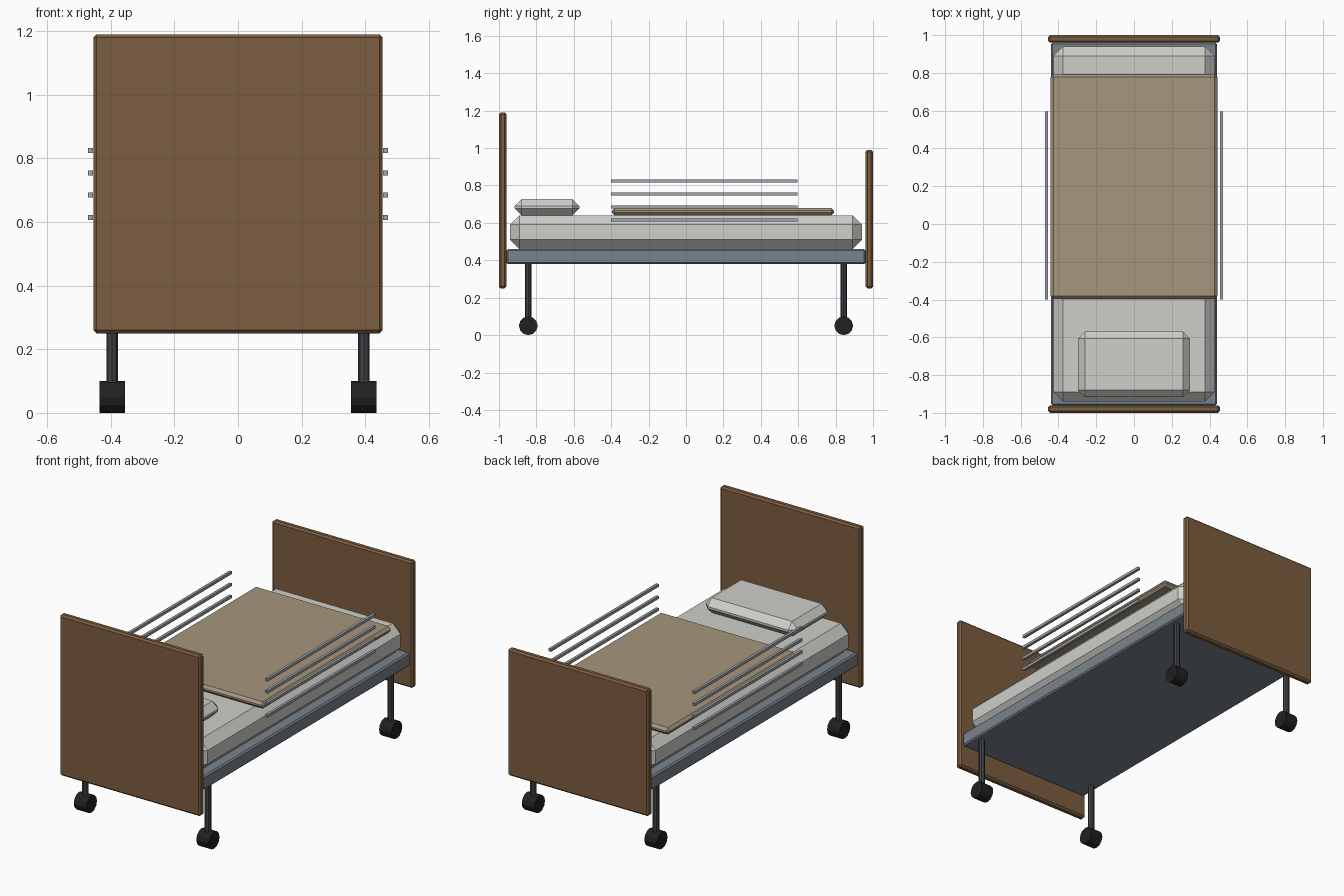
import bpy, bmesh
from math import pi
from mathutils import Matrix

if "Cube" in bpy.data.objects:
    bpy.data.objects.remove(bpy.data.objects["Cube"])


def material(name, r, g, b):
    m = bpy.data.materials.new(name)
    m.diffuse_color = (r, g, b, 1)
    m.use_nodes = True
    m.node_tree.nodes["Principled BSDF"].inputs["Base Color"].default_value = m.diffuse_color
    return m


wood = material("wood", 0.20, 0.11, 0.05)
steel = material("painted_steel", 0.20, 0.23, 0.27)
chrome = material("rail_metal", 0.35, 0.37, 0.40)
dark = material("dark_metal", 0.05, 0.055, 0.06)
rubber = material("rubber", 0.015, 0.015, 0.015)
linen = material("linen", 0.62, 0.62, 0.59)
wool = material("blanket_cloth", 0.38, 0.31, 0.21)


def finish(name, bm, mat):
    mesh = bpy.data.meshes.new(name)
    bm.to_mesh(mesh)
    bm.free()
    mesh.materials.append(mat)
    ob = bpy.data.objects.new(name, mesh)
    bpy.context.collection.objects.link(ob)


def box(name, lo, hi, mat, bevel=0):
    """Box between two corners with a single-segment chamfer."""
    bm = bmesh.new()
    bmesh.ops.create_cube(bm, size=1)
    for v in bm.verts:
        v.co = [a + (c + 0.5) * (b - a) for a, b, c in zip(lo, hi, v.co)]
    if bevel:
        bmesh.ops.bevel(bm, geom=bm.edges[:], offset=bevel, segments=1,
                        profile=0.5, affect='EDGES')
    finish(name, bm, mat)


def cylinder(name, centre, radius, depth, sides, mat, axis='Z'):
    bm = bmesh.new()
    rot = Matrix.Rotation(pi / 2, 4, 'Y') if axis == 'X' else Matrix()
    bmesh.ops.create_cone(bm, cap_ends=True, segments=sides, radius1=radius,
                          radius2=radius, depth=depth,
                          matrix=Matrix.Translation(centre) @ rot)
    finish(name, bm, mat)


# End boards
box("headboard", (-0.455, -1.0, 0.25), (0.455, -0.96, 1.19), wood, 0.01)
box("footboard", (-0.455, 0.96, 0.25), (0.455, 1.0, 0.99), wood, 0.01)

# Bed base and bedding
box("bed_frame", (-0.44, -0.96, 0.38), (0.44, 0.96, 0.46), steel, 0.008)
box("mattress", (-0.427, -0.94, 0.46), (0.427, 0.94, 0.64), linen, 0.05)
box("pillow", (-0.297, -0.917, 0.64), (0.297, -0.57, 0.727), linen, 0.037)
box("blanket", (-0.442, -0.396, 0.64), (0.442, 0.792, 0.68), wool, 0.015)

# Side rails, four bars on each side
for side, s in (("left", -1), ("right", 1)):
    for i in range(4):
        z = 0.615 + 0.07 * i
        x0, x1 = sorted((s * 0.456, s * 0.472))
        box(f"{side}_rail_bar_{i + 1}", (x0, -0.4, z - 0.008),
            (x1, 0.595, z + 0.008), chrome)

# Legs with castor wheels
for side, x in (("left", -0.396), ("right", 0.396)):
    for end, y in (("head", -0.843), ("foot", 0.843)):
        cylinder(f"{side}_{end}_leg", (x, y, 0.22), 0.018, 0.34, 8, dark)
        cylinder(f"{side}_{end}_castor", (x, y, 0.05), 0.05, 0.08, 12, rubber, 'X')
